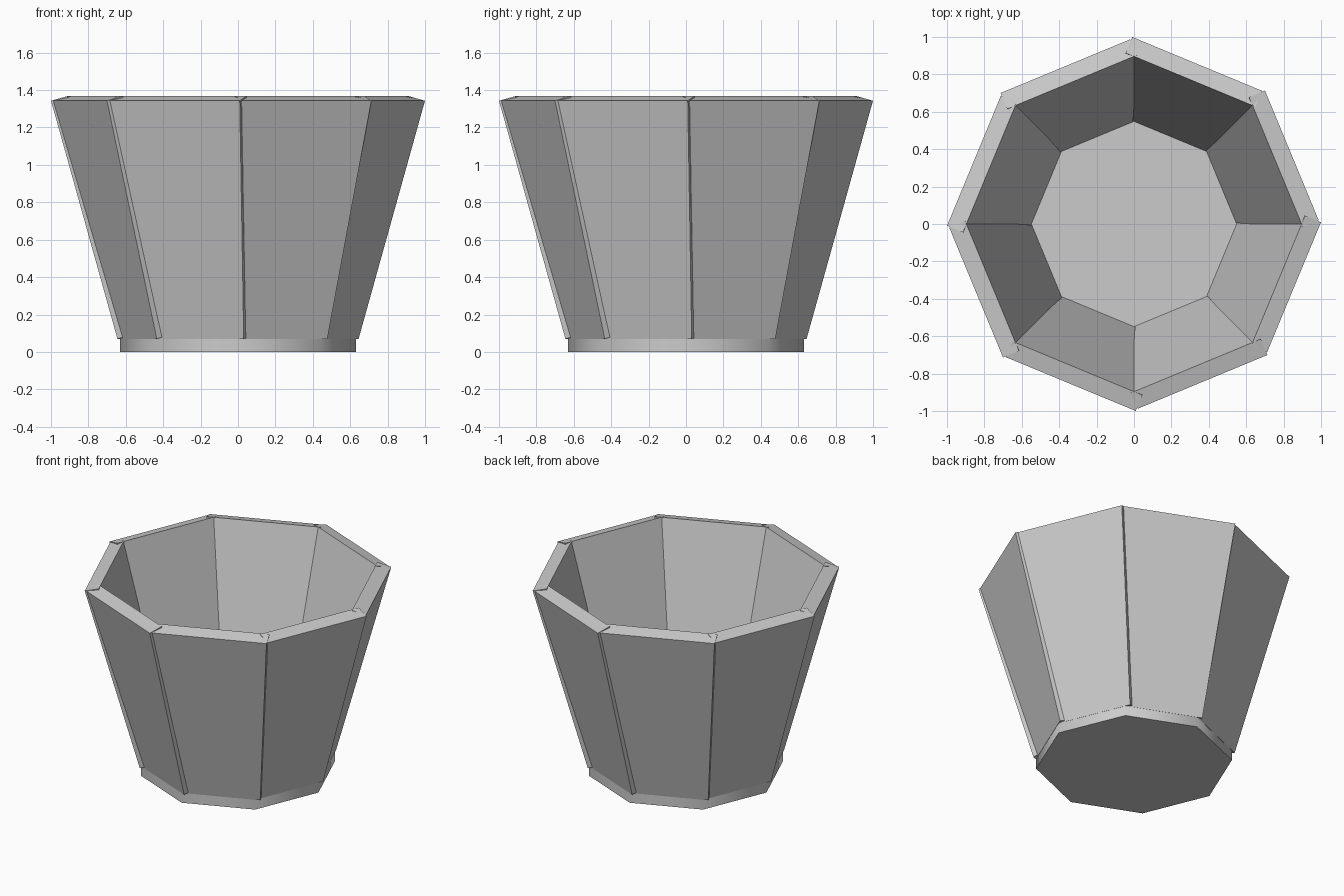
import bpy, bmesh
from math import radians, atan2, sin, cos, pi
from mathutils import Vector

if "Cube" in bpy.data.objects:
    bpy.data.objects.remove(bpy.data.objects["Cube"])

SIDES = 8
THICK = 0.095
# outer face of one stave: (distance from axis, height, start, end along the side)
BOTTOM = (0.584, 0.07, -0.197, 0.275)
TOP = (0.920, 1.343, -0.360, 0.391)

# Stave: tapered slab leaning outwards, its ends square to the face
lean = atan2(TOP[0] - BOTTOM[0], TOP[1] - BOTTOM[1])
inward = Vector((-cos(lean), 0, sin(lean))) * THICK
bm = bmesh.new()
outer = [Vector((r, t, z)) for r, z, t in (
    (BOTTOM[0], BOTTOM[1], BOTTOM[2]), (BOTTOM[0], BOTTOM[1], BOTTOM[3]),
    (TOP[0], TOP[1], TOP[3]), (TOP[0], TOP[1], TOP[2]))]
o = [bm.verts.new(p) for p in outer]
i = [bm.verts.new(p + inward) for p in outer]
bm.faces.new(o)
bm.faces.new(i[::-1])
for k in range(4):
    n = (k + 1) % 4
    bm.faces.new((o[n], o[k], i[k], i[n]))
bmesh.ops.recalc_face_normals(bm, faces=bm.faces)
stave_mesh = bpy.data.meshes.new("stave")
bm.to_mesh(stave_mesh)
bm.free()

# Ring of overlapping staves
for k in range(SIDES):
    stave = bpy.data.objects.new(f"stave_{k + 1}", stave_mesh)
    stave.rotation_euler.z = (k + 0.5) * 2 * pi / SIDES
    bpy.context.collection.objects.link(stave)

# Base: octagonal disc whose top is the floor of the bucket
BASE_H = 0.15
bpy.ops.mesh.primitive_cylinder_add(vertices=SIDES, radius=0.63, depth=BASE_H,
                                    location=(0, 0, BASE_H / 2))
base = bpy.context.object
base.name = "base"
bpy.ops.object.shade_smooth_by_angle(angle=radians(60))
